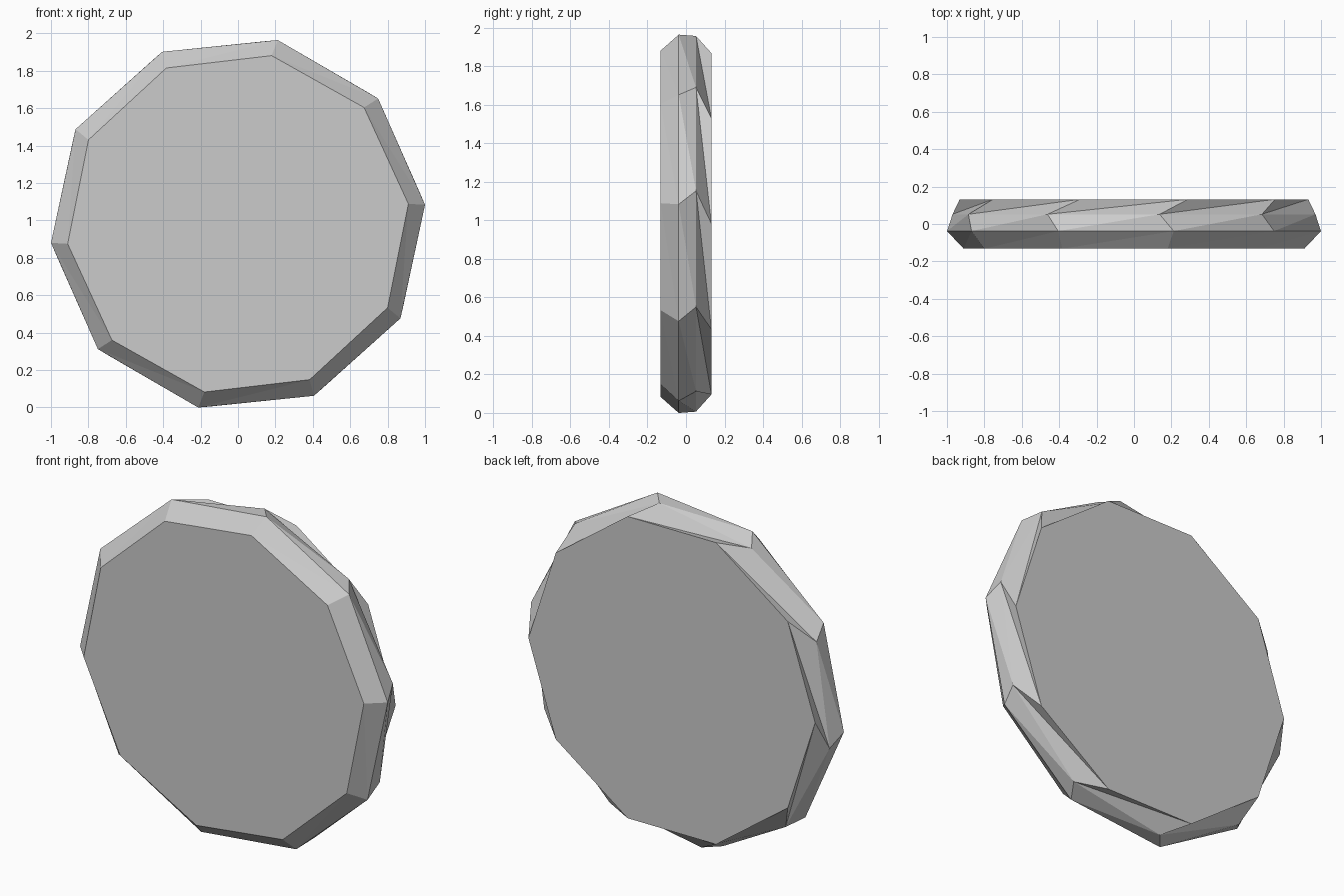
import bpy
import bmesh
import math

cube = bpy.data.objects.get("Cube")
if cube:
    bpy.data.objects.remove(cube, do_unlink=True)

SIDES = 10
CENTRE_Z = 0.982
# Rings from front to back: depth, radius, twist in degrees
RINGS = [
    (-0.132, 0.917, 6.7),
    (-0.038, 1.005, 5.8),
    (0.052, 0.985, 10.0),
    (0.132, 0.932, 0.0),
]

# Plain stone grey
grey = bpy.data.materials.new("stone_grey")
grey.use_nodes = True
colour = (0.6, 0.6, 0.6, 1.0)
grey.diffuse_color = colour
grey.node_tree.nodes["Principled BSDF"].inputs["Base Color"].default_value = colour


def add_ring(bm, depth, radius, twist):
    """One ten-sided loop around the disc's axis."""
    loop = []
    for i in range(SIDES):
        a = math.radians(twist) + math.tau * i / SIDES
        loop.append(bm.verts.new((radius * math.cos(a), depth,
                                  CENTRE_Z + radius * math.sin(a))))
    return loop


bm = bmesh.new()
loops = [add_ring(bm, *ring) for ring in RINGS]

# Flat front and back caps
bm.faces.new(loops[0])
bm.faces.new(list(reversed(loops[-1])))

# Chipped rim: each side is split along a slanting diagonal
for front, back in zip(loops, loops[1:]):
    for i in range(SIDES):
        j = (i + 1) % SIDES
        bm.faces.new((front[i], back[i], front[j]))
        bm.faces.new((front[j], back[i], back[j]))

bmesh.ops.recalc_face_normals(bm, faces=bm.faces)

mesh = bpy.data.meshes.new("stone_disc")
bm.to_mesh(mesh)
bm.free()
mesh.materials.append(grey)
disc = bpy.data.objects.new("stone_disc", mesh)
bpy.context.collection.objects.link(disc)
